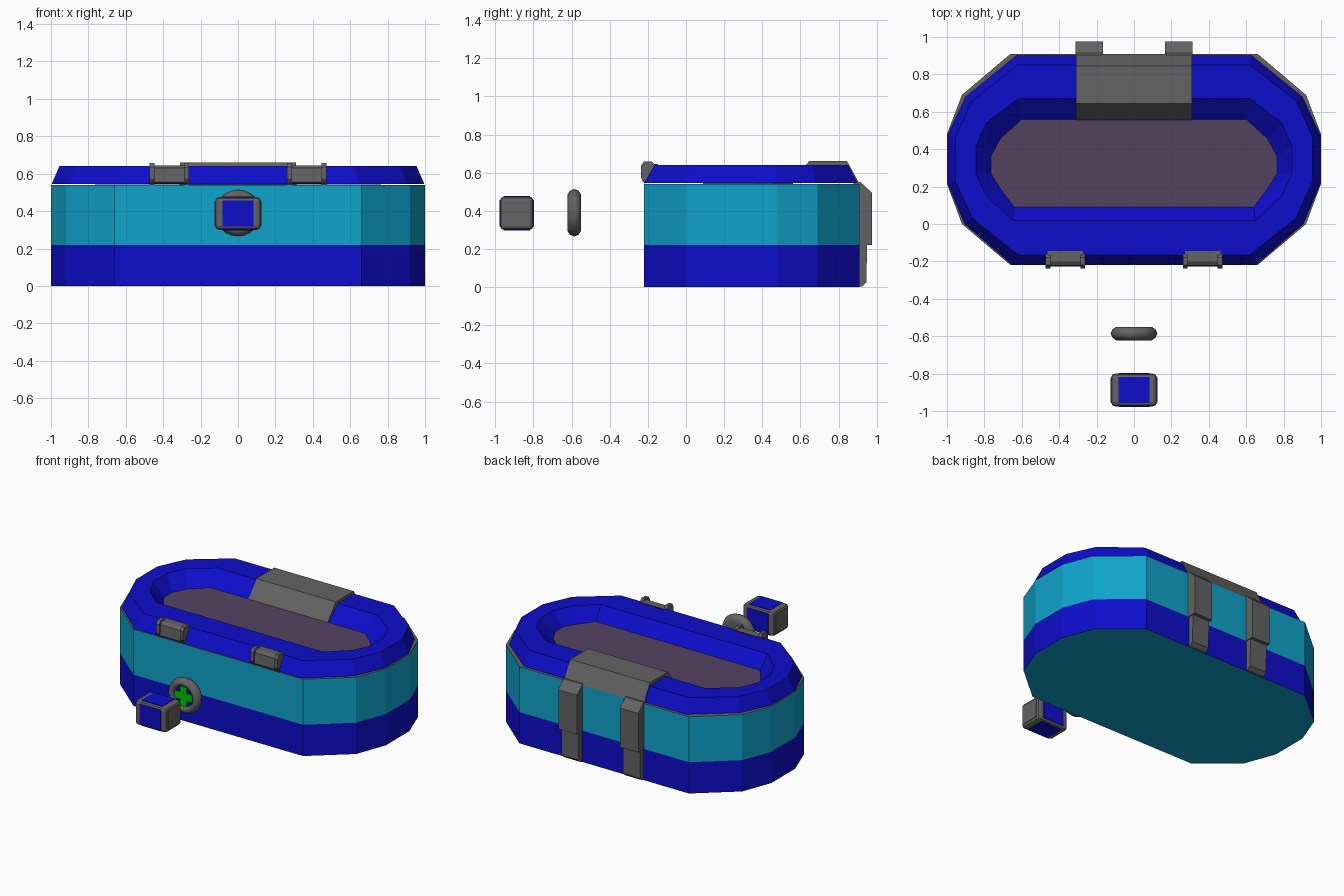
import bpy, bmesh, math
from mathutils import Vector

cube = bpy.data.objects.get("Cube")
if cube:
    bpy.data.objects.remove(cube)


def material(name, color):
    m = bpy.data.materials.new(name)
    m.use_nodes = True
    m.diffuse_color = (*color, 1)
    m.node_tree.nodes["Principled BSDF"].inputs["Base Color"].default_value = (*color, 1)
    return m


blue = material("deep blue", (0.004, 0.004, 0.6))
teal = material("teal", (0.005, 0.37, 0.6))
grey = material("grey", (0.125, 0.125, 0.125))
plum = material("muted plum", (0.09, 0.055, 0.12))
green = material("bright green", (0.0, 0.58, 0.0))


def finish(name, bm, *mats):
    bmesh.ops.recalc_face_normals(bm, faces=bm.faces)
    mesh = bpy.data.meshes.new(name)
    bm.to_mesh(mesh)
    bm.free()
    for m in mats:
        mesh.materials.append(m)
    ob = bpy.data.objects.new(name, mesh)
    bpy.context.collection.objects.link(ob)
    return ob


def outline(half, z):
    """Mirror the +x half of a plan outline into a closed ring at height z."""
    return [(x, y, z) for x, y in half] + [(-x, y, z) for x, y in reversed(half)]


def loft(name, rings, mats, cap_start=False, cap_end=False, rule=None):
    bm = bmesh.new()
    loops = [[bm.verts.new(p) for p in ring] for ring in rings]
    n = len(loops[0])
    for a, b in zip(loops, loops[1:]):
        for i in range(n):
            j = (i + 1) % n
            bm.faces.new((a[i], a[j], b[j], b[i]))
    if cap_start:
        bm.faces.new(loops[0][::-1])
    if cap_end:
        bm.faces.new(loops[-1])
    if rule:
        for f in bm.faces:
            f.material_index = rule(f.calc_center_median(), f)
    return finish(name, bm, *mats)


def prism(name, profile, x0, x1, mat, inset=0.0):
    """Extrude a y-z profile along x; inset shrinks the ends for a chamfer."""
    c = Vector((sum(p[0] for p in profile), sum(p[1] for p in profile))) / len(profile)
    small = [(c + (Vector(p) - c) * (1 - inset))[:] for p in profile]
    ends = [(x0, small), (x1, small)]
    if inset:
        ends = [(x0, small), (x0 + 0.015, profile), (x1 - 0.015, profile), (x1, small)]
    return loft(name, [[(x, y, z) for y, z in pr] for x, pr in ends], [mat], True, True)


def box(name, lo, hi, mat, bevel=0.0):
    bm = bmesh.new()
    bmesh.ops.create_cube(bm, size=1)
    for v in bm.verts:
        v.co = [lo[i] + (v.co[i] + 0.5) * (hi[i] - lo[i]) for i in range(3)]
    if bevel:
        bmesh.ops.bevel(bm, geom=bm.edges[:], offset=bevel, segments=2, affect='EDGES', profile=0.5)
    return finish(name, bm, mat)


# Tub shell: blue lower band, teal upper band and underside, grey lip
shell = [(0.66, -0.22), (0.92, 0.0), (1.0, 0.215), (1.0, 0.48), (0.92, 0.69), (0.66, 0.91)]


def shell_colour(c, f):
    if c.z > 0.53:
        return 2
    return 0 if 0.01 < c.z < 0.22 else 1


loft("tub_shell", [outline(shell, z) for z in (0, 0.22, 0.54)], [blue, teal, grey],
     True, True, shell_colour)

# Sloped rim and inner wall
rim_base = [(0.65, -0.22), (0.905, 0.0), (0.996, 0.215), (0.996, 0.475), (0.9, 0.68), (0.63, 0.9)]
rim_top = [(0.62, -0.165), (0.865, 0.03), (0.955, 0.23), (0.955, 0.465), (0.865, 0.66), (0.62, 0.85)]
wall_top = [(0.65, 0.02), (0.79, 0.15), (0.845, 0.27), (0.845, 0.415), (0.79, 0.54), (0.62, 0.67)]
basin = [(0.64, 0.09), (0.715, 0.19), (0.765, 0.27), (0.765, 0.36), (0.715, 0.455), (0.6, 0.56)]
loft("rim", [outline(rim_base, 0.545), outline(rim_top, 0.64),
             outline(wall_top, 0.64), outline(basin, 0.548)], [blue])

# Water surface
loft("water", [outline(basin, 0.541), outline(basin, 0.549)], [plum], False, True)

# Headrest draped over the rear rim
prism("headrest", [(0.555, 0.55), (0.645, 0.66), (0.845, 0.66), (0.91, 0.54),
                   (0.88, 0.54), (0.83, 0.62), (0.67, 0.62), (0.6, 0.55)], -0.31, 0.31, grey)

for side, label in ((1, "left"), (-1, "right")):
    # Rear braces in two steps
    a, b = sorted((side * 0.167, side * 0.312))
    prism("rear_brace_upper_" + label, [(0.9, 0.22), (0.975, 0.22), (0.975, 0.495), (0.915, 0.55), (0.9, 0.55)],
          a, b, grey)
    prism("rear_brace_lower_" + label, [(0.9, 0.0), (0.925, 0.005), (0.945, 0.025), (0.95, 0.22), (0.9, 0.22)],
          a + 0.006, b - 0.006, grey)

    # Front clips: a sloped plate between two posts
    a, b = sorted((side * 0.262, side * 0.472))
    prism("front_clip_plate_" + label, [(-0.215, 0.545), (-0.228, 0.555), (-0.222, 0.63), (-0.2, 0.645), (-0.145, 0.645)],
          a + 0.01, b - 0.01, grey)
    for x in (a, b - 0.025):
        prism("front_clip_post_" + label, [(-0.215, 0.54), (-0.237, 0.575), (-0.237, 0.635), (-0.22, 0.658),
                                           (-0.18, 0.658), (-0.157, 0.638)], x, x + 0.025, grey)

# Floating block: grey bevelled frame with blue panels and chamfered ends
box("block_frame", (-0.123, -0.975, 0.3), (0.123, -0.8, 0.475), grey, 0.022)
box("block_panel_front_back", (-0.082, -0.978, 0.318), (0.082, -0.797, 0.457), blue)
box("block_panel_top_bottom", (-0.082, -0.957, 0.297), (0.082, -0.818, 0.478), blue)
for s in (-1, 1):
    box("block_end_plate", (s * 0.124 - 0.002, -0.955, 0.32), (s * 0.124 + 0.002, -0.82, 0.455), grey)


def disc_ring(r, y, n=24):
    return [(r * math.cos(math.tau * i / n), y, 0.39 + r * math.sin(math.tau * i / n)) for i in range(n)]


# Round dial: thick tyre-like ring with a recessed face
profile = [(0.07, -0.595), (0.08, -0.617), (0.095, -0.622), (0.115, -0.608), (0.125, -0.585),
           (0.115, -0.563), (0.095, -0.55), (0.07, -0.552)]
dial = loft("dial_ring", [disc_ring(r, y) for r, y in profile], [grey], False, True)
dial.data.polygons.foreach_set("use_smooth", [len(p.vertices) == 4 for p in dial.data.polygons])
loft("dial_face", [disc_ring(0.076, -0.59), disc_ring(0.07, -0.6)], [blue], True, True)

# Green cross on the dial
box("dial_cross_bar", (-0.068, -0.609, 0.365), (0.068, -0.6, 0.415), green)
box("dial_cross_post", (-0.025, -0.608, 0.322), (0.025, -0.6, 0.458), green)
